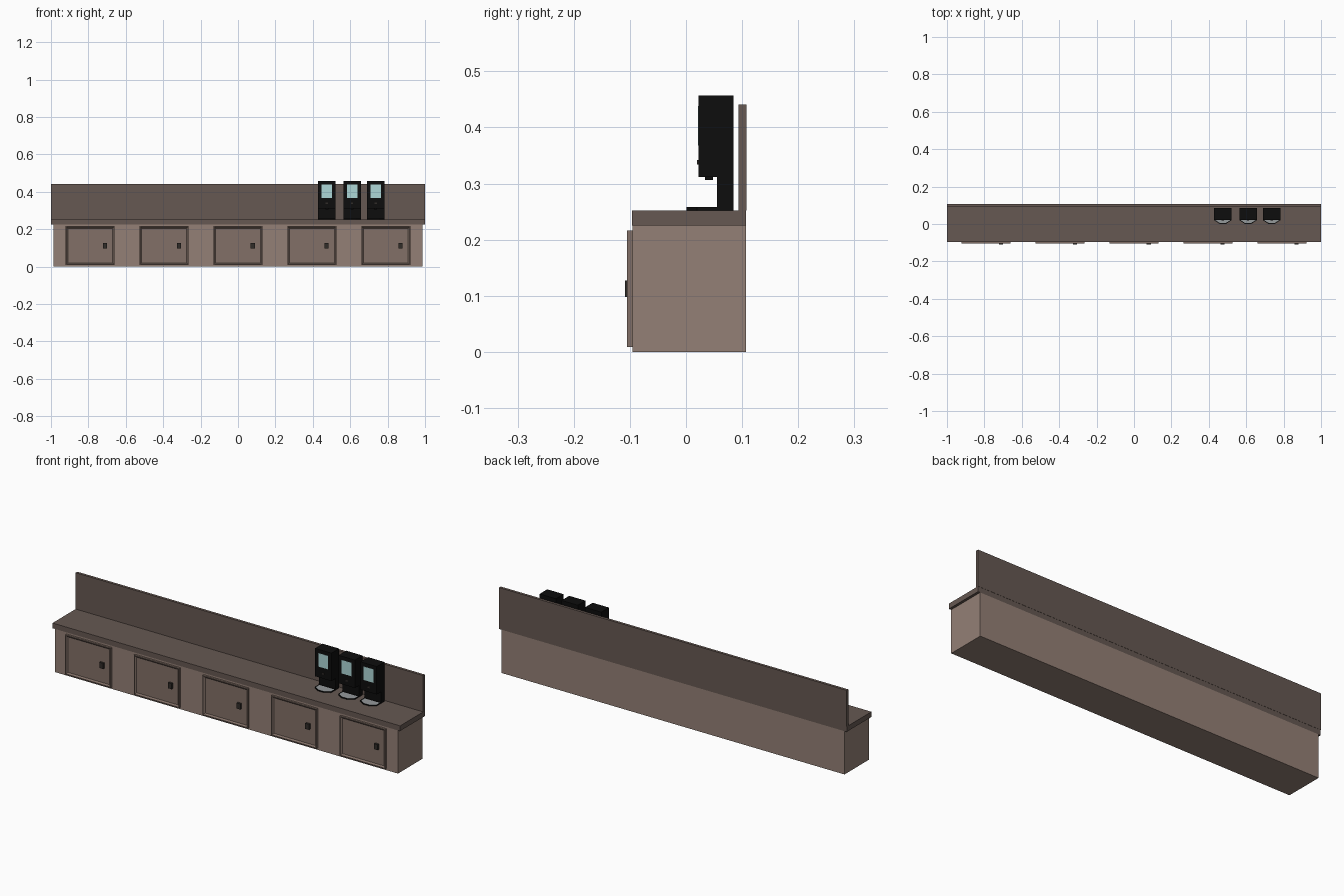
import bpy, bmesh

if "Cube" in bpy.data.objects:
    bpy.data.objects.remove(bpy.data.objects["Cube"])


def material(name, rgb):
    m = bpy.data.materials.new(name)
    m.diffuse_color = (*rgb, 1)
    m.use_nodes = True
    m.node_tree.nodes["Principled BSDF"].inputs["Base Color"].default_value = m.diffuse_color
    return m


BODY = material("light_wood", (0.296, 0.216, 0.18))
DOOR = material("mid_wood", (0.225, 0.163, 0.135))
TOP = material("dark_wood", (0.133, 0.098, 0.084))
BLACK = material("black_plastic", (0.004, 0.004, 0.004))
KNOB = material("knob_metal", (0.03, 0.025, 0.022))
SCREEN = material("screen", (0.42, 0.68, 0.68))
STEEL = material("tray_steel", (0.3, 0.32, 0.33))


def finish(name, bm, *mats):
    bmesh.ops.recalc_face_normals(bm, faces=bm.faces)
    me = bpy.data.meshes.new(name)
    bm.to_mesh(me)
    bm.free()
    for m in mats:
        me.materials.append(m)
    ob = bpy.data.objects.new(name, me)
    bpy.context.collection.objects.link(ob)
    return ob


def box_bm(x0, x1, y0, y1, z0, z1):
    bm = bmesh.new()
    bmesh.ops.create_cube(bm, size=1)
    for v in bm.verts:
        v.co = ((x0, x1)[v.co.x > 0], (y0, y1)[v.co.y > 0], (z0, z1)[v.co.z > 0])
    bm.normal_update()
    return bm


def box(name, mat, *dims):
    return finish(name, box_bm(*dims), mat)


def extruded(points, offset):
    bm = bmesh.new()
    face = bm.faces.new([bm.verts.new(p) for p in points])
    new = bmesh.ops.extrude_face_region(bm, geom=[face])["geom"]
    bmesh.ops.translate(bm, vec=offset, verts=[v for v in new if isinstance(v, bmesh.types.BMVert)])
    bmesh.ops.recalc_face_normals(bm, faces=bm.faces)
    return bm


# Counter carcass, worktop and splashback
box("cabinet_body", BODY, -0.987, 0.987, -0.095, 0.107, 0, 0.225)
box("worktop", TOP, -1, 1, -0.096, 0.107, 0.225, 0.252)
box("splashback", TOP, -1, 1, 0.094, 0.108, 0.252, 0.441)

# Doors with a sunken, sloped-edge panel, and their knobs
for i in range(5):
    x = -0.79 + i * 0.395
    bm = box_bm(x - 0.131, x + 0.131, -0.105, -0.094, 0.009, 0.216)
    front = min(bm.faces, key=lambda f: f.calc_center_median().y)
    bmesh.ops.inset_region(bm, faces=[front], thickness=0.006)
    bmesh.ops.inset_region(bm, faces=[front], thickness=0.01)
    for v in front.verts:
        v.co.y += 0.007
    finish(f"door_{i + 1}", bm, DOOR)
    box(f"door_knob_{i + 1}", KNOB, x + 0.068, x + 0.09, -0.109, -0.097, 0.098, 0.127)

# Drink dispensers
for i, x in enumerate((0.475, 0.61, 0.736), 1):
    w = 0.047
    # Housing: side profile of head and column
    profile = [(0.022, 0.312), (0.055, 0.312), (0.055, 0.252),
               (0.085, 0.252), (0.085, 0.457), (0.022, 0.457)]
    finish(f"dispenser_housing_{i}",
           extruded([(x - w, y, z) for y, z in profile], (2 * w, 0, 0)), BLACK)

    # Drip tray: tapered plan with a steel grille on top
    plan = [(-w, 0.056), (-w, 0.02), (-0.018, 0.001), (0.018, 0.001), (w, 0.02), (w, 0.056)]
    bm = extruded([(x + a, b, 0.252) for a, b in plan], (0, 0, 0.006))
    top = max(bm.faces, key=lambda f: f.calc_center_median().z)
    bmesh.ops.inset_region(bm, faces=[top], thickness=0.005)
    for v in top.verts:
        v.co.z -= 0.002
    top.material_index = 1
    finish(f"drip_tray_{i}", bm, BLACK, STEEL)

    # Screen, button and spout
    box(f"dispenser_screen_{i}", SCREEN, x - 0.028, x + 0.028, 0.0212, 0.024, 0.368, 0.438)
    box(f"dispenser_button_{i}", KNOB, x - 0.006, x + 0.006, 0.02, 0.024, 0.334, 0.342)
    box(f"dispenser_spout_{i}", BLACK, x - 0.008, x + 0.008, 0.034, 0.048, 0.306, 0.314)
